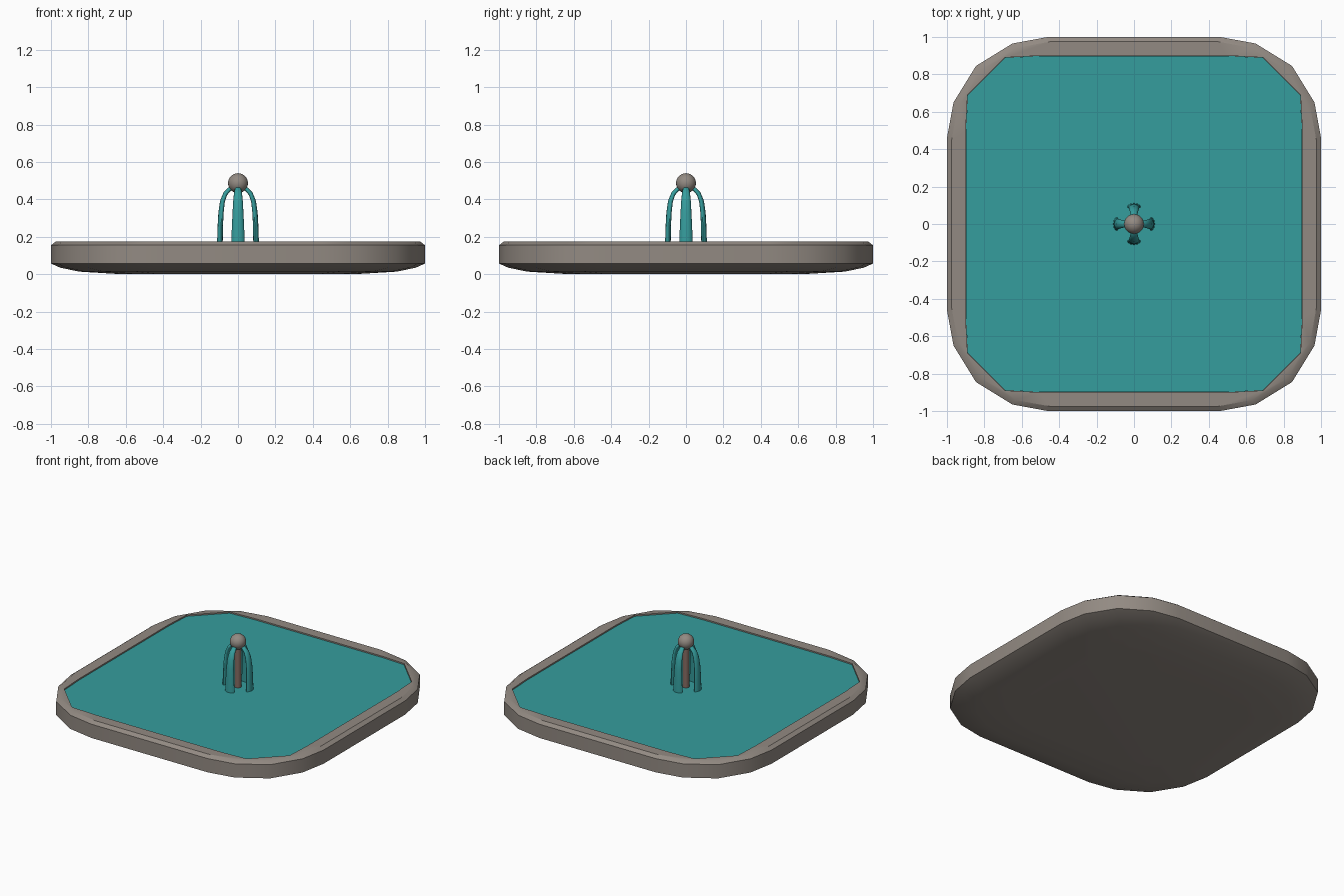
import bpy, bmesh, math
from mathutils import Matrix

if "Cube" in bpy.data.objects:
    bpy.data.objects.remove(bpy.data.objects["Cube"])


def material(name, rgb):
    m = bpy.data.materials.new(name)
    m.diffuse_color = (*rgb, 1)
    m.use_nodes = True
    m.node_tree.nodes["Principled BSDF"].inputs["Base Color"].default_value = m.diffuse_color
    return m


STONE = material("warm_grey_stone", (0.29, 0.255, 0.225))
WATER = material("teal_water", (0.036, 0.34, 0.34))
BROWN = material("brown_post", (0.24, 0.15, 0.125))


def ring(quadrant, scale, z):
    """Turn one corner's points into a full closed outline."""
    pts = []
    for k in range(4):
        r = Matrix.Rotation(k * math.pi / 2, 2)
        for x, y in quadrant:
            px, py = r[0][0] * x + r[0][1] * y, r[1][0] * x + r[1][1] * y
            pts.append((px * scale, py * scale, z))
    return pts


def loft(name, rings, mat, cap_start=True, cap_end=True, angle=35):
    """Skin a list of equal-length closed rings."""
    bm = bmesh.new()
    rows = [[bm.verts.new(p) for p in r] for r in rings]
    n = len(rows[0])
    for a, b in zip(rows, rows[1:]):
        for i in range(n):
            j = (i + 1) % n
            bm.faces.new((a[i], a[j], b[j], b[i]))
    if cap_start:
        bm.faces.new(rows[0][::-1])
    if cap_end:
        bm.faces.new(rows[-1])
    bmesh.ops.recalc_face_normals(bm, faces=bm.faces)
    me = bpy.data.meshes.new(name)
    bm.to_mesh(me)
    bm.free()
    me.materials.append(mat)
    ob = bpy.data.objects.new(name, me)
    bpy.context.collection.objects.link(ob)
    smooth(ob, angle)
    return ob


def smooth(ob, angle):
    bpy.ops.object.select_all(action='DESELECT')
    ob.select_set(True)
    bpy.context.view_layer.objects.active = ob
    bpy.ops.object.shade_smooth_by_angle(angle=math.radians(angle))


# Basin: rounded square bowl with a gently curved underside
OUTER = [(1, 0.46), (0.965, 0.65), (0.845, 0.845), (0.65, 0.965), (0.46, 1)]
INNER = [(0.9, 0.5), (0.89, 0.69), (0.79, 0.79), (0.69, 0.89), (0.5, 0.9)]
profile = [(0.62, 0), (0.85, 0.014), (0.95, 0.035), (1, 0.057), (1, 0.155), (0.975, 0.174)]
rings = [ring(OUTER, s, z) for s, z in profile]
rings += [ring(INNER, 1, 0.174), ring(INNER, 1, 0.14)]
loft("basin", rings, STONE)

# Water surface just under the rim
loft("water", [ring(INNER, 0.999, 0.142), ring(INNER, 0.999, 0.165)], WATER)

# Centre post and ball
bpy.ops.mesh.primitive_cylinder_add(vertices=16, radius=0.022, depth=0.33, location=(0, 0, 0.31))
post = bpy.context.object
post.name = "post"
post.data.materials.append(BROWN)
smooth(post, 40)
bpy.ops.mesh.primitive_uv_sphere_add(segments=24, ring_count=16, radius=0.053, location=(0, 0, 0.487))
ball = bpy.context.object
ball.name = "ball"
ball.data.materials.append(STONE)
smooth(ball, 60)

# Four falling jets: path of (radius, z, half width, half thickness, path tilt)
PATH = [(0.02, 0.462, 0.014, 0.010, 80), (0.045, 0.455, 0.017, 0.011, 60),
        (0.068, 0.430, 0.022, 0.012, 38), (0.083, 0.390, 0.026, 0.013, 18),
        (0.091, 0.330, 0.029, 0.014, 8), (0.095, 0.250, 0.033, 0.0145, 3),
        (0.097, 0.150, 0.036, 0.015, 0)]
for k, side in enumerate(("right", "back", "left", "front")):
    jet = []
    for r, z, w, t, tilt in PATH:
        c, s = math.cos(math.radians(tilt)), math.sin(math.radians(tilt))
        loop = []
        for i in range(12):
            a = i * math.tau / 12
            d, y = t * math.cos(a), w * math.sin(a)
            d -= 4 * y * y  # curl the ribbon around the post
            loop.append((r + d * c, y, z + d * s))
        jet.append(loop)
    ob = loft("water_jet_" + side, jet, WATER, angle=60)
    ob.rotation_euler.z = k * math.pi / 2
